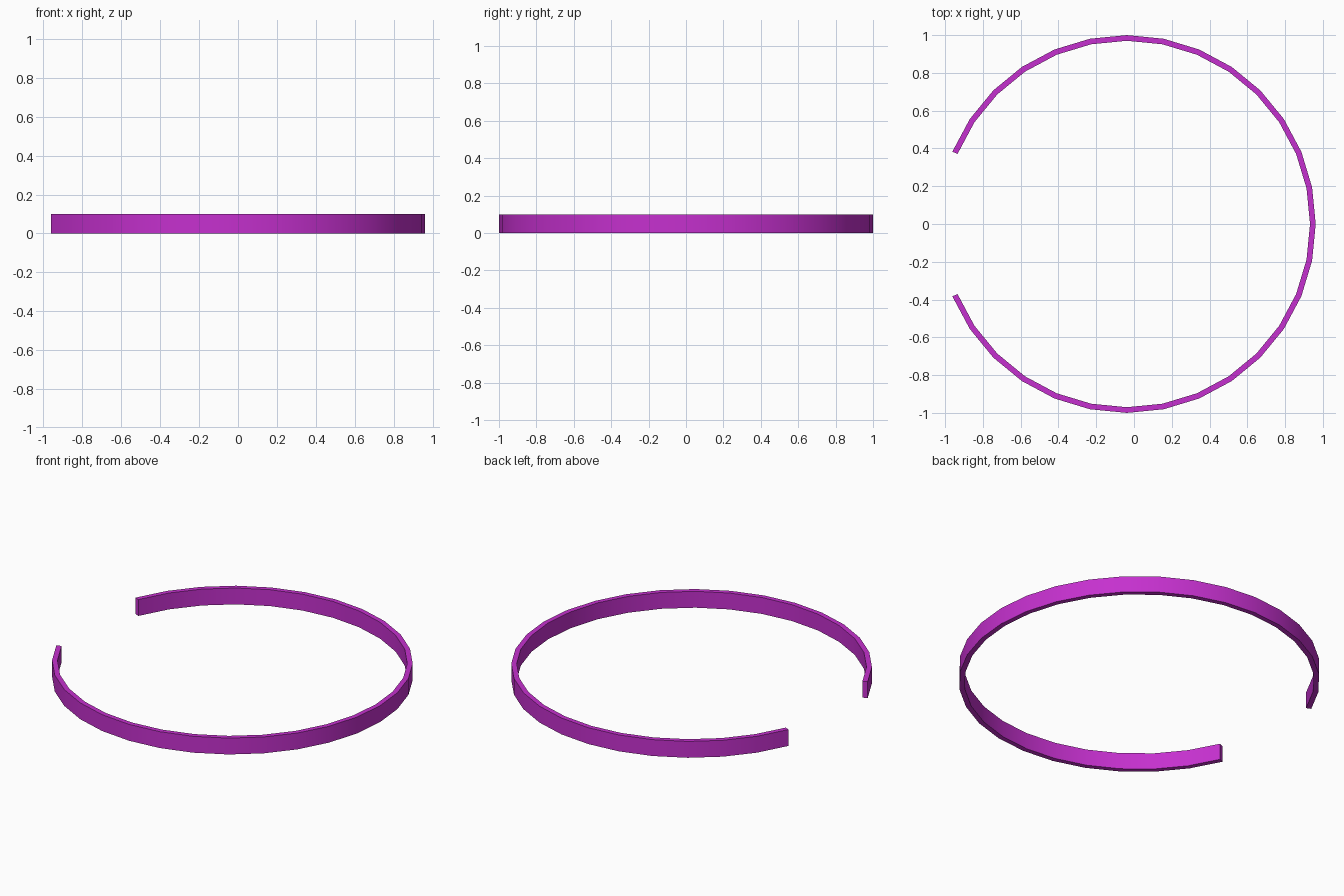
import bpy, bmesh
from math import cos, sin, radians

if "Cube" in bpy.data.objects:
    bpy.data.objects.remove(bpy.data.objects["Cube"])

OUTER, INNER, HEIGHT = 1.0, 0.97, 0.1
STEP = 360 / 32
CENTRE_X = -0.038

# Open ring: rectangular section swept from -157.5 to +157.5 degrees
bm = bmesh.new()
sections = []
for i in range(-14, 15):
    a = radians(i * STEP)
    sections.append([bm.verts.new((CENTRE_X + r * cos(a), r * sin(a), z))
                     for r, z in ((INNER, 0), (OUTER, 0), (OUTER, HEIGHT), (INNER, HEIGHT))])
for s, t in zip(sections, sections[1:]):
    for k in range(4):
        n = (k + 1) % 4
        bm.faces.new((s[k], s[n], t[n], t[k]))

# End caps at the gap
bm.faces.new(sections[0])
bm.faces.new(sections[-1])
bmesh.ops.recalc_face_normals(bm, faces=bm.faces)

mesh = bpy.data.meshes.new("open_ring")
bm.to_mesh(mesh)
bm.free()
ring = bpy.data.objects.new("open_ring", mesh)
bpy.context.collection.objects.link(ring)

mat = bpy.data.materials.new("magenta")
mat.diffuse_color = (0.56, 0.03, 0.62, 1)
mat.use_nodes = True
mat.node_tree.nodes["Principled BSDF"].inputs["Base Color"].default_value = mat.diffuse_color
mesh.materials.append(mat)

# Soft shading along the band, crisp rims
bpy.context.view_layer.objects.active = ring
ring.select_set(True)
bpy.ops.object.shade_smooth_by_angle(angle=radians(30))
